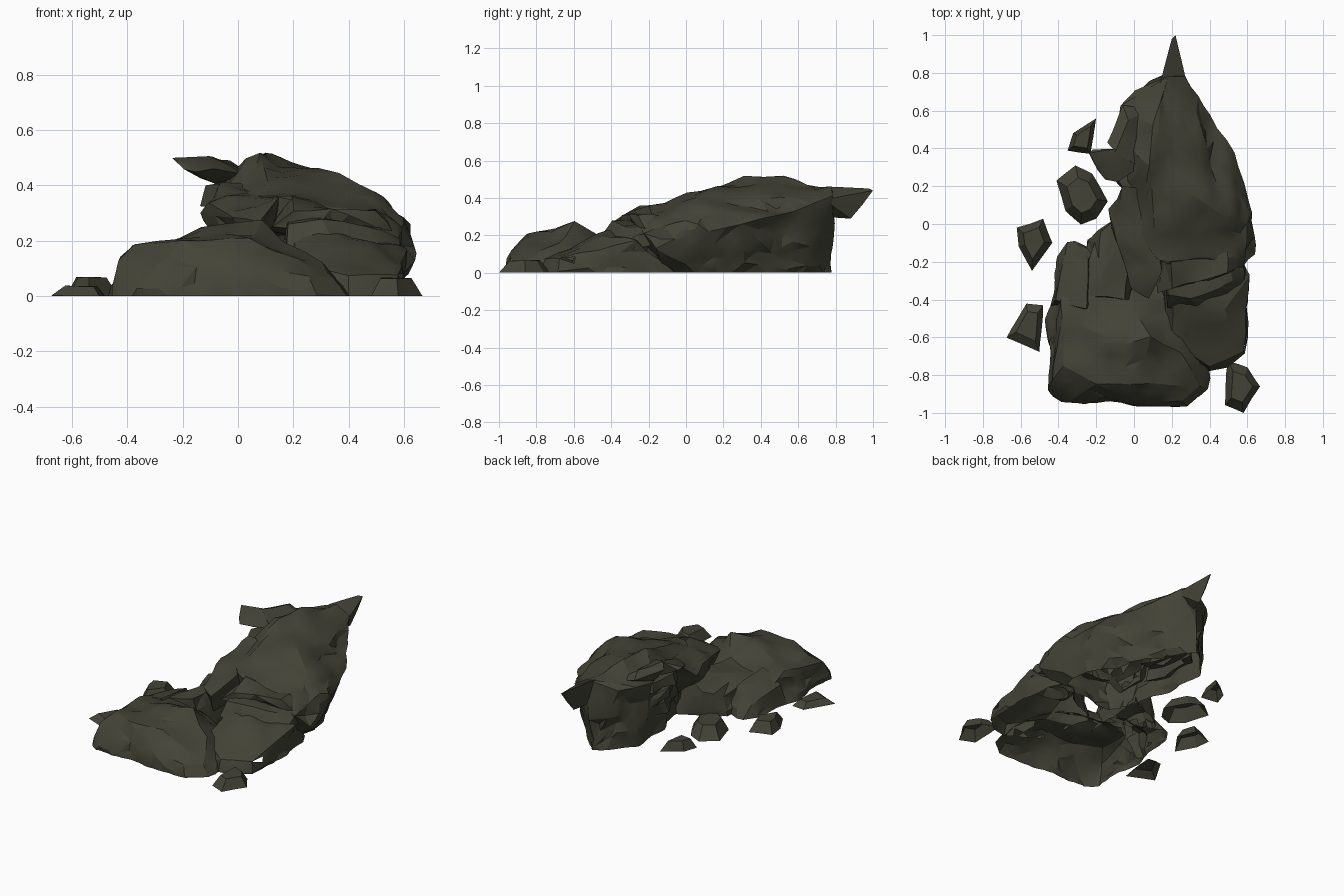
import bpy
import bmesh
import math
from mathutils import Vector, noise
from mathutils.bvhtree import BVHTree

default_cube = bpy.data.objects.get("Cube")
if default_cube:
    bpy.data.objects.remove(default_cube, do_unlink=True)

# One dark olive stone colour
stone = bpy.data.materials.new("dark_olive_stone")
stone.use_nodes = True
stone_colour = (0.056, 0.056, 0.038, 1)
stone.diffuse_color = stone_colour
shader = next(n for n in stone.node_tree.nodes if n.type == 'BSDF_PRINCIPLED')
shader.inputs["Base Color"].default_value = stone_colour
shader.inputs["Roughness"].default_value = 0.9

BURIED = -0.06  # hulls reach below the ground and are cut open there
rocks = []      # (name, bmesh) pairs, turned into objects at the end


def split_long_edges(bm, longest):
    """Break big hull facets into smaller irregular ones."""
    for _ in range(6):
        long_edges = [e for e in bm.edges if e.calc_length() > longest]
        if not long_edges:
            break
        bmesh.ops.subdivide_edges(bm, edges=long_edges, cuts=1)
        bmesh.ops.triangulate(bm, faces=bm.faces[:])


def weather(bm, amount):
    """Push the surface in and out with broad lumps and thin flat strata."""
    bm.normal_update()
    moves = []
    for v in bm.verts:
        p = v.co
        lumps = noise.noise(p * 5)
        strata = noise.noise(Vector((p.x * 5, p.y * 5, p.z * 18)))
        moves.append(v.normal * amount * (lumps + strata))
    for v, move in zip(bm.verts, moves):
        v.co += move


def rock(name, points, amount=0.03, longest=0.11):
    """Faceted rock: a hull around a few corner points, then weathered."""
    bm = bmesh.new()
    for p in points:
        bm.verts.new(p)
    hull = bmesh.ops.convex_hull(bm, input=bm.verts[:])
    spare = {g for key in ("geom_interior", "geom_unused") for g in hull[key]
             if isinstance(g, bmesh.types.BMVert)}
    bmesh.ops.delete(bm, geom=list(spare), context='VERTS')
    split_long_edges(bm, longest)
    weather(bm, amount)
    bmesh.ops.recalc_face_normals(bm, faces=bm.faces[:])
    rocks.append((name, bm))


def ground(outline, z=BURIED):
    return [(x, y, z) for x, y in outline]


def slab(name, outline, low, high, inset=0.8, amount=0.02):
    """Rock with a flat underside and a narrower top."""
    cx = sum(x for x, y in outline) / len(outline)
    cy = sum(y for x, y in outline) / len(outline)
    top = [(cx + (x - cx) * inset, cy + (y - cy) * inset) for x, y in outline]
    points = ground(outline, low) + ground(top, high)
    if low == 0:
        points += ground(outline)
    rock(name, points, amount, 0.1)


def is_buried(point, tree):
    """True when a point lies well inside another rock."""
    spot, normal, _, distance = tree.find_nearest(point)
    return distance > 0.012 and (point - spot).dot(normal) < -0.8 * distance


def finish(name, bm, other_trees):
    """Drop hidden faces, cut the rock open at ground level, shade it."""
    hidden = [f for f in bm.faces if any(
        all(is_buried(v.co, tree) for v in f.verts) for tree in other_trees)]
    bmesh.ops.delete(bm, geom=hidden, context='FACES')
    bmesh.ops.bisect_plane(bm, geom=bm.verts[:] + bm.edges[:] + bm.faces[:],
                           plane_co=(0, 0, 0), plane_no=(0, 0, -1),
                           clear_outer=True)
    mesh = bpy.data.meshes.new(name)
    bm.to_mesh(mesh)
    bm.free()
    mesh.materials.append(stone)
    obj = bpy.data.objects.new(name, mesh)
    bpy.context.collection.objects.link(obj)
    bpy.ops.object.select_all(action='DESELECT')
    obj.select_set(True)
    bpy.context.view_layer.objects.active = obj
    bpy.ops.object.shade_smooth_by_angle(angle=math.radians(22))


# Broad low block at the front
rock("front_block", ground([
    (-.46, -.9), (-.42, -.94), (-.15, -.95), (.3, -.96), (.43, -.89),
    (.45, -.78), (.3, -.3), (-.1, -.1), (-.36, -.2), (-.46, -.4)]) + [
    (-.42, -.82, .12), (-.37, -.75, .18), (-.2, -.84, .19), (-.05, -.76, .24),
    (-.05, -.64, .25), (.08, -.6, .25), (.04, -.84, .2), (.25, -.68, .16),
    (0, -.92, .11), (-.3, -.91, .1), (.25, -.92, .06), (.35, -.86, .07),
    (-.37, -.5, .17), (0, -.45, .2), (-.38, -.35, .12)])

# Sloping ledges behind the front block
rock("left_ledge", ground([
    (-.46, -.45), (-.44, -.18), (-.34, -.05), (-.2, -.1), (-.2, -.4)]) + [
    (-.41, -.4, .13), (-.37, -.16, .08), (-.25, -.2, .15), (-.25, -.45, .19)],
    .02)
rock("inner_ledge", ground([
    (-.25, -.3), (-.26, -.08), (-.15, .02), (.05, .08), (.05, -.4)]) + [
    (-.24, -.38, .17), (-.2, -.1, .11), (-.12, 0, .16), (0, 0, .25),
    (-.05, -.4, .22)], .025)

# Shelf on the left side, stepping up towards the rear
rock("side_shelf", ground([
    (.2, -.68), (.4, -.8), (.59, -.69), (.59, -.3), (.5, 0), (.1, -.3)]) + [
    (.2, -.62, .12), (.4, -.75, .07), (.57, -.67, .07), (.62, -.35, .11),
    (.61, -.27, .17), (.48, -.45, .19), (.25, -.48, .19), (.2, -.3, .26)])
rock("lower_step", [
    (.17, -.45, .18), (.36, -.45, .15), (.56, -.4, .1), (.61, -.27, .12),
    (.59, -.25, .21), (.45, -.34, .25), (.3, -.39, .27), (.17, -.38, .27),
    (.2, -.1, .3), (.5, -.05, .2)])
rock("upper_step", [
    (.12, -.37, .25), (.2, -.36, .32), (.34, -.31, .32), (.48, -.24, .29),
    (.56, -.2, .22), (.5, 0, .3), (.2, -.05, .37), (.1, -.1, .2)])

# Large leaning mass at the rear
rock("rear_mass", ground([
    (-.05, .58), (.03, .68), (.13, .75), (.25, .62), (.47, .1), (.42, -.05),
    (.1, -.1), (.02, .15)]) + [
    (.08, .31, .52), (.1, .52, .5), (.18, .78, .46), (.27, .78, .41),
    (.41, .58, .33), (.55, .3, .26), (.36, .12, .43), (.5, .02, .37),
    (.6, 0, .28), (.65, -.06, .18), (.64, -.16, .13), (.58, 0, .04),
    (.58, -.23, .21), (.4, -.18, .32), (.12, -.2, .37), (.02, -.05, .36),
    (.05, .2, .43), (-.1, .48, .4), (-.06, .62, .41), (.01, .7, .4),
    (.16, .8, .2), (.3, .66, .14), (.13, .77, .03)])

# Pointed tip at the back
rock("rear_spike", [
    (.22, 1, .44), (.2, .98, .45), (.25, .86, .41), (.18, .84, .44),
    (.14, .75, .46), (.28, .74, .39), (.21, .88, .29), (.15, .7, .3)], .004)

# Overhanging ledge with a small nose, on the right of the rear mass
rock("overhang_nose", [
    (-.24, .375, .5), (-.22, .4, .48), (-.19, .29, .46), (-.15, .24, .45),
    (-.09, .23, .46), (-.1, .4, .51), (.02, .3, .44), (-.08, .38, .4)], .01)
rock("overhang_ledge", [
    (-.15, .43, .48), (-.1, .38, .51), (-.06, .63, .46), (-.03, .55, .49),
    (.08, .6, .42), (.08, .28, .42), (-.08, .45, .39)], .012)

# Thin stacked layers under the overhang
for i in range(3):
    shift = .03 * i
    slab("stacked_layer", [
        (-.13 + shift, .3), (-.11 + shift, .5), (.1, .6), (.15, .15),
        (-.04 + shift, .14)], .33 - .1 * i, .4 - .1 * i, .9, .025)

# Wedge joining the overhang to the front block
rock("centre_wedge", [
    (-.14, .08, .3), (-.06, .2, .41), (-.1, -.02, .33), (-.01, -.33, .28),
    (.08, -.4, .27), (.15, -.25, .36), (.12, -.02, .38), (.1, .2, .42),
    (-.1, .05, .24), (.02, -.3, .1), (.1, .1, .1)], .025)

# Loose stones on the ground
loose = {
    "back_stone": (.06, [(-.2, .56), (-.32, .48), (-.35, .39), (-.23, .37)]),
    "notched_stone": (.08, [(-.41, .23), (-.31, .31), (-.22, .27), (-.14, .12),
                            (-.2, .03), (-.28, 0), (-.36, .07)]),
    "middle_stone": (.07, [(-.62, -.02), (-.48, .03), (-.43, -.1),
                           (-.54, -.25), (-.61, -.12)]),
    "front_right_stone": (.035, [(-.67, -.6), (-.57, -.42), (-.48, -.43),
                                 (-.5, -.68)]),
    "front_left_stone": (.065, [(.5, -.73), (.6, -.76), (.67, -.86),
                                (.58, -1), (.48, -.96)]),
}
for name, (height, outline) in loose.items():
    slab(name, outline, 0, height, .6, .005)

trees = [BVHTree.FromBMesh(bm) for _, bm in rocks]
for i, (name, bm) in enumerate(rocks):
    finish(name, bm, trees[:i] + trees[i + 1:])
